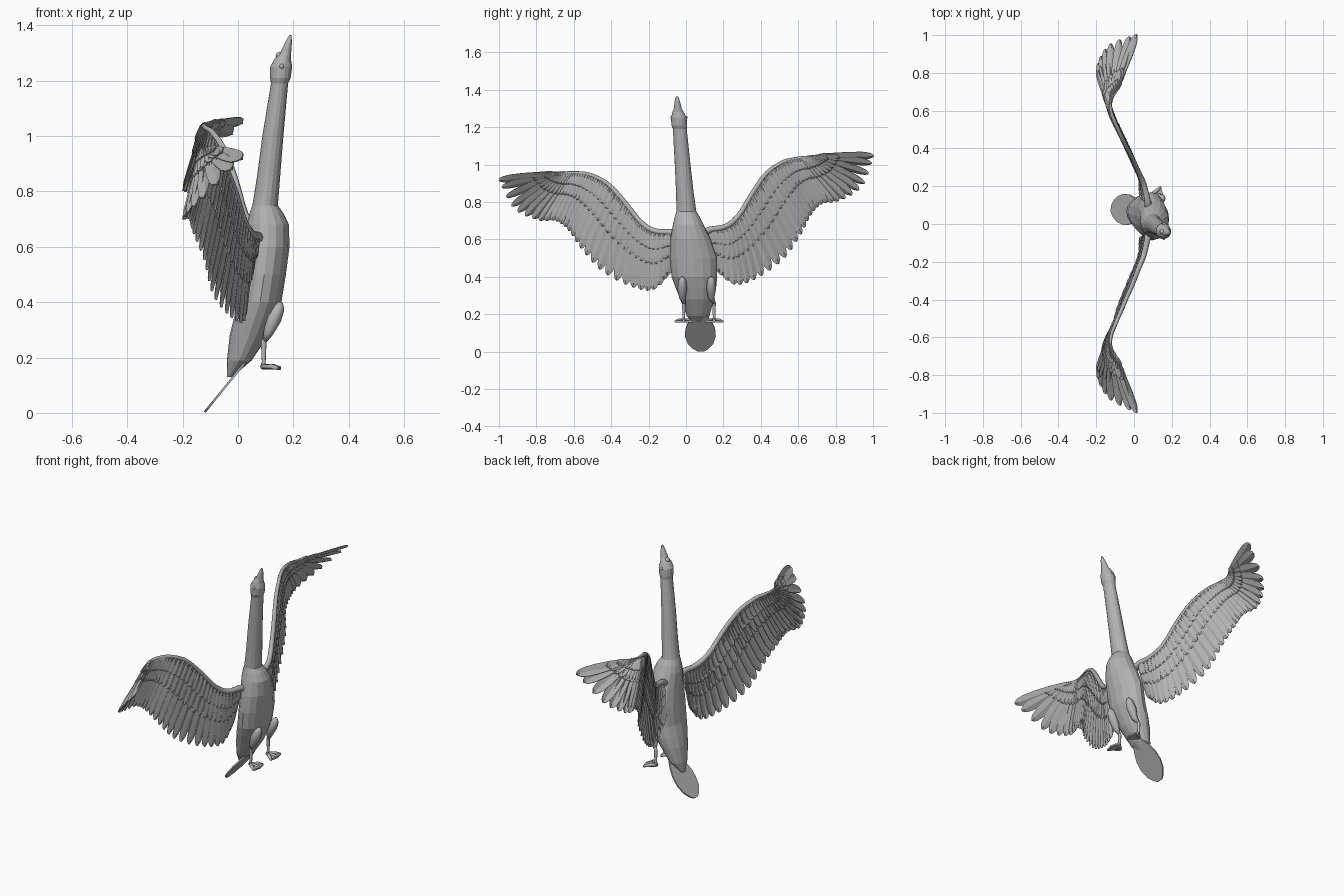
import bpy, bmesh, math
from mathutils import Vector, Matrix

cube = bpy.data.objects.get("Cube")
if cube:
    bpy.data.objects.remove(cube)

grey = bpy.data.materials.new("plain_grey")
grey.use_nodes = True
colour = (0.45, 0.45, 0.45, 1)
grey.diffuse_color = colour
grey.node_tree.nodes["Principled BSDF"].inputs["Base Color"].default_value = colour

# Mirror plane of the leaning body
normal = Vector((0, math.cos(math.radians(3.7)), math.sin(math.radians(3.7))))
centre = Vector((0, 0.033, 0.5))


def reflect(p):
    return p - 2 * (p - centre).dot(normal) * normal


def finish(name, bm, thickness=0, smooth=False):
    bmesh.ops.recalc_face_normals(bm, faces=bm.faces)
    mesh = bpy.data.meshes.new(name)
    bm.to_mesh(mesh)
    bm.free()
    obj = bpy.data.objects.new(name, mesh)
    bpy.context.collection.objects.link(obj)
    mesh.materials.append(grey)
    mesh.polygons.foreach_set("use_smooth", [smooth] * len(mesh.polygons))
    if thickness:
        mod = obj.modifiers.new("thickness", "SOLIDIFY")
        mod.thickness = thickness
        mod.offset = 0
    return obj


def loft(bm, path, radii, sides=10, axis=None):
    """Skin elliptical rings along a path, closing both ends."""
    path = [Vector(p) for p in path]
    rings = []
    for i, (p, (ra, rb)) in enumerate(zip(path, radii)):
        t = axis or (path[min(i + 1, len(path) - 1)] - path[max(i - 1, 0)]).normalized()
        ref = Vector((1, 0, 0)) if abs(t.x) < 0.9 else Vector((0, 0, 1))
        u = (ref - t * ref.dot(t)).normalized()
        v = t.cross(u)
        angles = [math.tau * k / sides for k in range(sides)]
        rings.append([bm.verts.new(p + u * ra * math.cos(a) + v * rb * math.sin(a)) for a in angles])
    for a, b in zip(rings, rings[1:]):
        for k in range(sides):
            j = (k + 1) % sides
            bm.faces.new((a[k], a[j], b[j], b[k]))
    bm.faces.new(rings[0])
    bm.faces.new(rings[-1])


def tube(name, path, radii, sides=10):
    bm = bmesh.new()
    loft(bm, path, [(r, r) for r in radii], sides)
    return finish(name, bm, smooth=True)


def ball(name, place, radius):
    bm = bmesh.new()
    bmesh.ops.create_uvsphere(bm, u_segments=12, v_segments=8, radius=radius,
                              matrix=Matrix.Translation(place))
    return finish(name, bm, smooth=True)


FEATHER = [(0, 0.45), (0.3, 0.85), (0.6, 1), (0.82, 0.95), (0.93, 0.7), (0.98, 0.4), (1, 0.12)]
PADDLE = [(0, 0.4), (0.2, 0.75), (0.4, 0.97), (0.6, 1), (0.8, 0.82), (0.93, 0.5), (1, 0.2)]


def leaf(bm, root, tip, n, half, outline, camber=0.15, flip=lambda p: p):
    """A blade with a rounded end, cambered and tilted to overlap its neighbour."""
    d = tip - root
    w = d.cross(n).normalized()
    n = w.cross(d).normalized()
    w = (w + n * camber).normalized()
    rows = []
    for s, k in outline:
        mid = root + d * s
        side = w * half * k
        drop = n * half * camber
        rows.append([bm.verts.new(flip(q)) for q in (mid - side - drop, mid + drop, mid + side - drop)])
    for a, b in zip(rows, rows[1:]):
        for k in (0, 1):
            bm.faces.new((a[k], a[k + 1], b[k + 1], b[k]))


def along(points, t):
    """Smooth interpolation through points, t from zero to one."""
    f = t * (len(points) - 1)
    i = min(int(f), len(points) - 2)
    f -= i
    a, b, c, d = (Vector(points[max(0, min(j, len(points) - 1))]) for j in range(i - 1, i + 3))
    return 0.5 * (2 * b + (c - a) * f + (2 * a - 5 * b + 4 * c - d) * f * f
                  + (3 * b - a - 3 * c + d) * f ** 3)


def slope(points, t):
    return along(points, min(t + 0.04, 1)) - along(points, max(t - 0.04, 0))


# Body, neck, head and beak: z, centre x, centre y, radius x, radius y
rings = [
    (0.13, -0.03, 0.07, 0.01, 0.015), (0.19, 0.005, 0.065, 0.045, 0.06),
    (0.28, 0.04, 0.06, 0.07, 0.09), (0.34, 0.06, 0.053, 0.075, 0.108),
    (0.4, 0.08, 0.045, 0.077, 0.122), (0.5, 0.095, 0.04, 0.078, 0.127),
    (0.6, 0.107, 0.025, 0.079, 0.108), (0.68, 0.108, 0.012, 0.076, 0.082),
    (0.72, 0.103, 0.007, 0.062, 0.067), (0.75, 0.098, 0.002, 0.046, 0.053),
    (0.85, 0.11, -0.006, 0.042, 0.047), (1, 0.126, -0.018, 0.038, 0.042),
    (1.19, 0.15, -0.033, 0.031, 0.037), (1.21, 0.153, -0.036, 0.037, 0.042),
    (1.25, 0.156, -0.038, 0.04, 0.042), (1.28, 0.162, -0.042, 0.029, 0.031),
    (1.3, 0.172, -0.044, 0.02, 0.021), (1.34, 0.183, -0.047, 0.012, 0.014),
    (1.365, 0.189, -0.048, 0.004, 0.006)]
for name, part in (("body", rings[:10]), ("neck", rings[9:13]), ("head_and_beak", rings[12:])):
    bm = bmesh.new()
    loft(bm, [(x, y, z) for z, x, y, _, _ in part], [r[3:] for r in part], 16, Vector((0, 0, 1)))
    finish(name, bm)
ball("right_eye", (0.158, -0.075, 1.252), 0.009)
ball("left_eye", (0.158, -0.001, 1.252), 0.009)
ball("beak_knob", (0.151, -0.041, 1.29), 0.015)

# Tail paddle
bm = bmesh.new()
leaf(bm, Vector((0.04, 0.073, 0.2)), Vector((-0.12, 0.08, 0.003)), Vector((0.77, 0, -0.63)), 0.082, PADDLE, 0)
finish("tail", bm, 0.008)

# Legs with webbed feet
for side, y, foot_y in (("right", -0.02, -0.012), ("left", 0.135, 0.15)):
    tube(side + "_thigh", [(0.155, y, 0.4), (0.148, y, 0.38), (0.13, y, 0.34), (0.11, y, 0.29),
                           (0.097, foot_y, 0.26)], [0.008, 0.021, 0.027, 0.018, 0.009])
    tube(side + "_shin", [(0.098, foot_y, 0.27), (0.093, foot_y, 0.255), (0.093, foot_y, 0.185),
                          (0.09, foot_y, 0.165)], [0.009, 0.01, 0.007, 0.011])
    heel = Vector((0.087, foot_y, 0.167))
    toes = [heel + Vector((0.068 - abs(k) * 0.012, k * 0.046, -0.006)) for k in (-1, 0, 1)]
    for k, toe in enumerate(toes):
        tube(f"{side}_toe_{k}", [heel, heel.lerp(toe, 0.6) + Vector((0, 0, 0.004)), toe],
             [0.01, 0.01, 0.006], 6)
    bm = bmesh.new()
    bm.faces.new([bm.verts.new(p) for p in [heel] + toes])
    finish(side + "_foot_web", bm, 0.009)

# Wing guides: leading edge and feather tips, from shoulder to wing tip
lead = [(0.07, -0.085, 0.64), (0.05, -0.17, 0.645), (0.02, -0.245, 0.695), (-0.01, -0.325, 0.795),
        (-0.05, -0.415, 0.895), (-0.09, -0.51, 0.945), (-0.115, -0.57, 0.955),
        (-0.125, -0.62, 0.957), (-0.12, -0.66, 0.955), (-0.1, -0.7, 0.95)]
tips = [(0.03, -0.1, 0.41), (0.02, -0.18, 0.33), (-0.03, -0.3, 0.35), (-0.09, -0.45, 0.43),
        (-0.12, -0.56, 0.55), (-0.16, -0.63, 0.65), (-0.175, -0.7, 0.7),
        (-0.195, -0.8, 0.705), (-0.13, -0.925, 0.77), (0.015, -1, 0.918)]

# Feather layers: name, count, length at shoulder, length at tip, half width, offset
layers = [("flight_feathers", 30, 1, 1, 0.03, 0), ("front_long_coverts", 34, 0.58, 0.4, 0.022, 0.006),
          ("front_short_coverts", 38, 0.32, 0.2, 0.018, 0.011), ("back_long_coverts", 34, 0.58, 0.4, 0.022, -0.006),
          ("back_short_coverts", 38, 0.32, 0.2, 0.018, -0.011)]
for side, flip in (("right", lambda p: p), ("left", reflect)):
    for name, count, inner, outer, half, offset in layers:
        bm = bmesh.new()
        for i in range(count):
            t = i / (count - 1)
            root, end = along(lead, t), along(tips, t)
            n = (slope(lead, t) + slope(tips, t)).cross(end - root).normalized()
            tip = root.lerp(end, inner + (outer - inner) * t)
            leaf(bm, root + n * offset * 0.6, tip + n * offset, n, half, FEATHER, 0.12, flip)
        finish(f"{side}_{name}", bm, 0.003)
    path = [Vector((0.085, 0.0, 0.61))] + [along(lead, k / 24) for k in range(25)]
    tube(side + "_wing_arm", [flip(p) for p in path],
         [0.03] + [0.016 - 0.01 * k / 24 for k in range(25)], 8)
